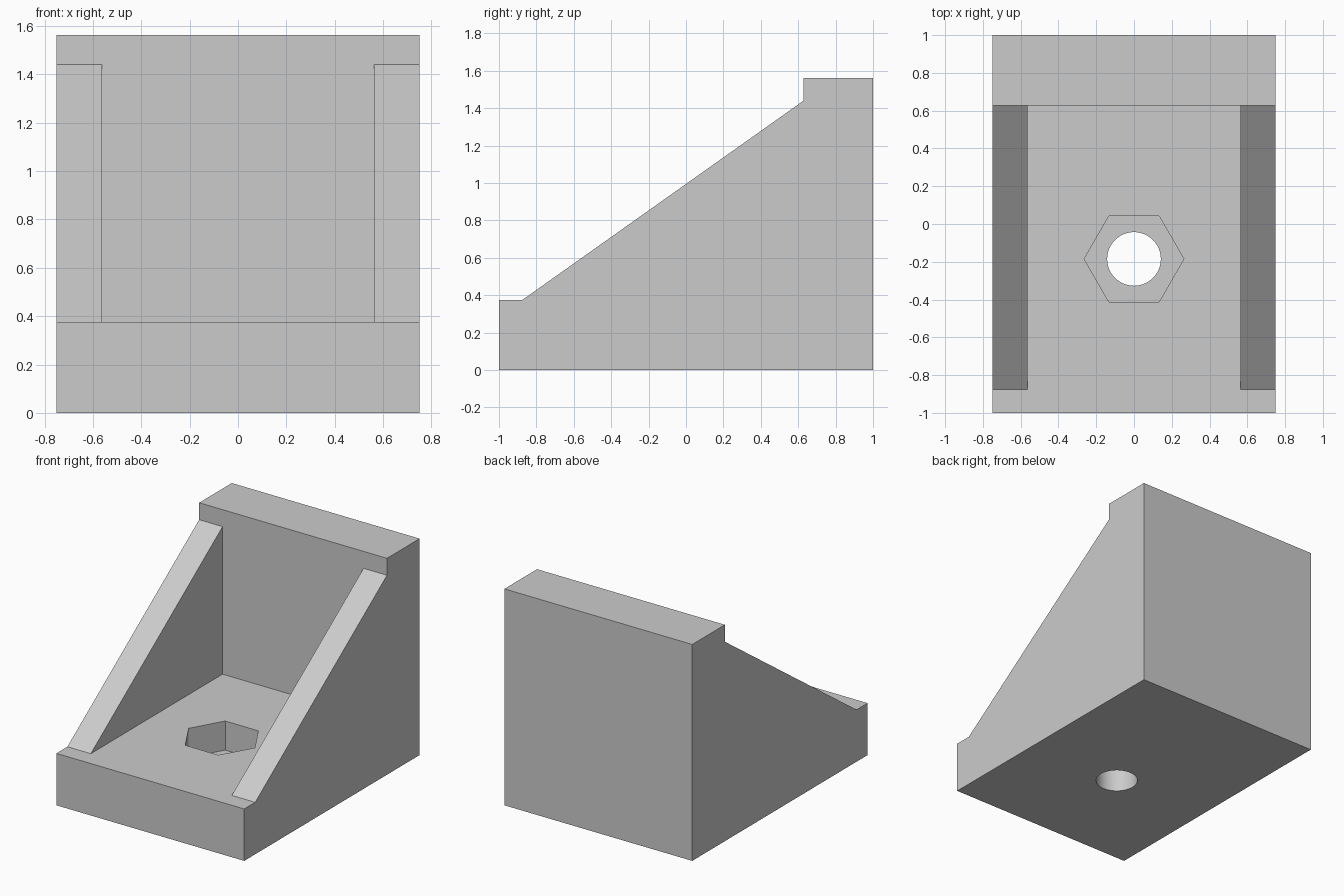
import bpy
import bmesh
import math

cube = bpy.data.objects.get("Cube")
if cube:
    bpy.data.objects.remove(cube, do_unlink=True)

# Main dimensions
HALF_W, WALL_Y, FLOOR_Z = 0.75, 0.628, 0.375
INNER_HALF_W = 0.563
HOLE_Y = -0.185

grey = bpy.data.materials.new("plain grey")
grey.use_nodes = True
colour = (0.6, 0.6, 0.6, 1)
grey.diffuse_color = colour
grey.node_tree.nodes["Principled BSDF"].inputs["Base Color"].default_value = colour


def extrude(name, points, vector):
    """Solid made by sweeping a closed outline along a vector."""
    bm = bmesh.new()
    face = bm.faces.new([bm.verts.new(p) for p in points])
    swept = bmesh.ops.extrude_face_region(bm, geom=[face])["geom"]
    verts = [g for g in swept if isinstance(g, bmesh.types.BMVert)]
    bmesh.ops.translate(bm, verts=verts, vec=vector)
    bmesh.ops.recalc_face_normals(bm, faces=bm.faces)
    mesh = bpy.data.meshes.new(name)
    bm.to_mesh(mesh)
    bm.free()
    mesh.materials.append(grey)
    obj = bpy.data.objects.new(name, mesh)
    bpy.context.collection.objects.link(obj)
    return obj


def side_profile(name, outline, half_width):
    return extrude(name, [(-half_width, y, z) for y, z in outline],
                   (2 * half_width, 0, 0))


def upright_prism(name, radius, sides, bottom, top):
    ring = [(radius * math.cos(math.tau * i / sides),
             HOLE_Y + radius * math.sin(math.tau * i / sides), bottom)
            for i in range(sides)]
    return extrude(name, ring, (0, 0, top - bottom))


def cut(target, cutter):
    cutter.hide_render = True
    mod = target.modifiers.new("cut", "BOOLEAN")
    mod.operation = "DIFFERENCE"
    mod.solver = "EXACT"
    mod.object = cutter
    bpy.context.view_layer.objects.active = target
    bpy.ops.object.modifier_apply(modifier=mod.name)
    bpy.data.objects.remove(cutter, do_unlink=True)


# Bracket block with sloped sides
bracket = side_profile("corner_bracket", [
    (-1, 0), (1, 0), (1, 1.5625), (WALL_Y, 1.5625),
    (WALL_Y, 1.44), (-0.875, FLOOR_Z), (-1, FLOOR_Z)], HALF_W)

# Space between the two gussets
cut(bracket, side_profile("gusset_gap", [
    (-0.875, FLOOR_Z), (WALL_Y, FLOOR_Z), (WALL_Y, 1.5), (-0.875, 1.5)],
    INNER_HALF_W))

# Nut pocket and bolt hole in the base
cut(bracket, upright_prism("nut_pocket", 0.264, 6, 0.165, 0.6))
cut(bracket, upright_prism("bolt_hole", 0.142, 64, -0.2, 0.6))

# Smooth hole wall, sharp edges elsewhere
bpy.ops.object.select_all(action="DESELECT")
bracket.select_set(True)
bpy.context.view_layer.objects.active = bracket
bpy.ops.object.shade_smooth_by_angle(angle=math.radians(30))
